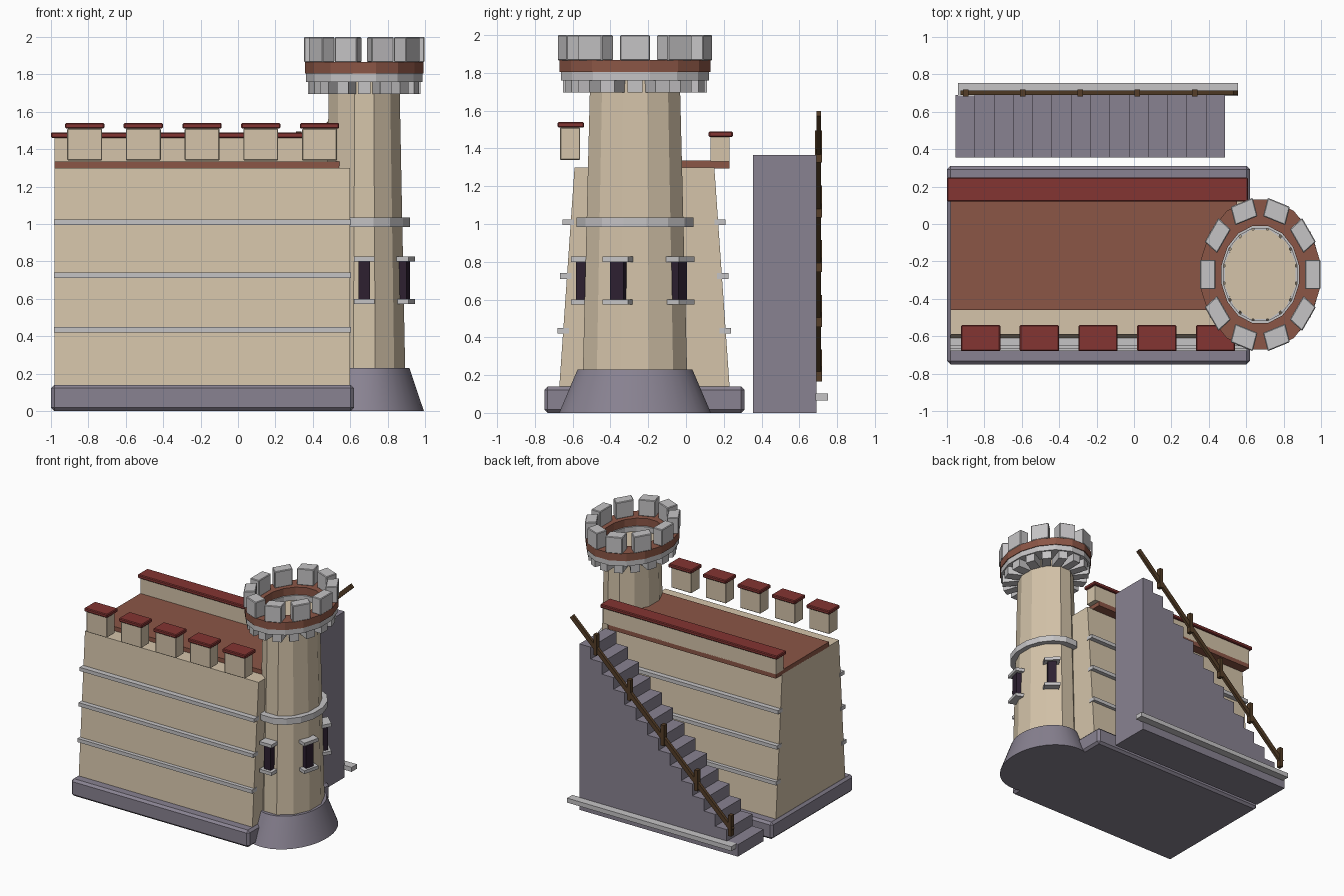
import bpy, bmesh, math
from mathutils import Matrix, Vector

if "Cube" in bpy.data.objects:
    bpy.data.objects.remove(bpy.data.objects["Cube"])


def material(name, rgb):
    m = bpy.data.materials.new(name)
    m.diffuse_color = (*rgb, 1)
    m.use_nodes = True
    m.node_tree.nodes["Principled BSDF"].inputs["Base Color"].default_value = m.diffuse_color
    return m


TAN = material("sandstone", (0.66, 0.55, 0.40))
SLATE = material("slate_stone", (0.25, 0.225, 0.285))
CLAY = material("clay_brown", (0.26, 0.093, 0.061))
RED = material("roof_red", (0.23, 0.035, 0.032))
GREY = material("pale_grey", (0.56, 0.55, 0.56))
DARK = material("window_dark", (0.026, 0.014, 0.030))
WOOD = material("dark_wood", (0.09, 0.048, 0.021))

# Oval tower: built round, then stretched in y
TX, TY, STRETCH = 0.675, -0.27, 1.26
OVAL = Matrix.Translation((TX, TY, 0)) @ Matrix.Diagonal((1, STRETCH, 1, 1))


def finish(name, bm, mat, bevel=0.0):
    bmesh.ops.recalc_face_normals(bm, faces=bm.faces)
    me = bpy.data.meshes.new(name)
    bm.to_mesh(me)
    bm.free()
    me.materials.append(mat)
    ob = bpy.data.objects.new(name, me)
    bpy.context.collection.objects.link(ob)
    if bevel:
        mod = ob.modifiers.new("edge_bevel", 'BEVEL')
        mod.width = bevel
        mod.segments = 1
    return ob


def box(name, x, y, z, mat, bevel=0.0, matrix=None):
    """Box from (min, max) pairs, optionally transformed."""
    bm = bmesh.new()
    bmesh.ops.create_cube(bm, size=1)
    for v in bm.verts:
        v.co = Vector([(a + b) / 2 + c * (b - a) for (a, b), c in zip((x, y, z), v.co)])
    if matrix:
        bm.transform(matrix)
    return finish(name, bm, mat, bevel)


def extrude(name, profile, vec, mat, bevel=0.0):
    """Prism from a flat outline."""
    bm = bmesh.new()
    face = bm.faces.new([bm.verts.new(p) for p in profile])
    out = bmesh.ops.extrude_face_region(bm, geom=[face])
    bmesh.ops.translate(bm, vec=vec, verts=[g for g in out["geom"] if isinstance(g, bmesh.types.BMVert)])
    return finish(name, bm, mat, bevel)


def lathe(name, profile, sides, mat, closed=False):
    """Revolve (radius, z) points around the oval tower axis."""
    bm = bmesh.new()
    rings = []
    for i in range(sides):
        a = math.tau * (i + 0.5) / sides
        rings.append([bm.verts.new((r * math.cos(a), r * math.sin(a), z)) for r, z in profile])
    n = len(profile)
    for i in range(sides):
        p, q = rings[i], rings[(i + 1) % sides]
        for j in range(n if closed else n - 1):
            k = (j + 1) % n
            bm.faces.new((p[j], q[j], q[k], p[k]))
    if not closed:
        bm.faces.new([r[0] for r in rings])
        bm.faces.new([r[-1] for r in rings])
    bm.transform(OVAL)
    return finish(name, bm, mat)


def ring(name, inner, outer, z0, z1, sides, mat):
    return lathe(name, [(inner, z0), (outer, z0), (outer, z1), (inner, z1)], sides, mat, True)


def around(name, degrees, r, width, z, mat, bevel=0.0):
    """Box placed on the tower at an angle, facing outward."""
    m = OVAL @ Matrix.Rotation(math.radians(degrees), 4, 'Z')
    return box(name, r, (-width / 2, width / 2), z, mat, bevel, m)


# Main block: plinth, tapered wall, deck
box("plinth", (-1, 0.62), (-0.75, 0.31), (0, 0.14), SLATE, 0.018)
extrude("main_wall", [(-0.98, -0.672, 0.12), (-0.98, 0.232, 0.12), (-0.98, 0.15, 1.3), (-0.98, -0.59, 1.3)],
        (1.58, 0, 0), TAN)
box("deck", (-0.98, 0.55), (-0.46, 0.23), (1.295, 1.335), CLAY)

# Horizontal trim bars on both long faces
for z, front, back in ((0.435, -0.68, 0.238), (0.725, -0.667, 0.225), (1.01, -0.653, 0.21)):
    box("front_trim", (-0.985, 0.605), (front, front + 0.06), (z - 0.015, z + 0.015), GREY)
    box("back_trim", (-0.985, 0.605), (back - 0.06, back), (z - 0.015, z + 0.015), GREY)

# Rear parapet and coping
box("rear_parapet", (-0.98, 0.59), (0.13, 0.23), (1.33, 1.46), TAN)
box("rear_coping", (-1, 0.61), (0.12, 0.248), (1.46, 1.49), RED, 0.006)

# Front battlements with caps
for i in range(5):
    x = -0.82 + 0.314 * i
    box("battlement", (x - 0.093, x + 0.093), (-0.667, -0.56), (1.34, 1.51), TAN, 0.004)
    box("battlement_cap", (x - 0.105, x + 0.105), (-0.68, -0.54), (1.51, 1.54), RED, 0.006)

# Tower foot, shaft and waist band
foot = lathe("tower_foot", [(0.32, 0), (0.242, 0.23)], 36, SLATE)
for f in foot.data.polygons:
    f.use_smooth = len(f.vertices) == 4
for e in foot.data.edges:
    a, b = (foot.data.vertices[i].co.z for i in e.vertices)
    e.use_edge_sharp = abs(a - b) < 0.01
lathe("tower_shaft", [(0.227, 0.2), (0.195, 1.77)], 12, TAN)
ring("tower_band", 0.2, 0.25, 0.985, 1.035, 16, GREY)

# Tower windows with sill and lintel
for a in (-90, -18, 54):
    around("window", a, (0.19, 0.248), 0.06, (0.6, 0.8), DARK)
    around("window_sill", a, (0.19, 0.268), 0.112, (0.573, 0.6), GREY)
    around("window_lintel", a, (0.19, 0.268), 0.112, (0.8, 0.827), GREY)

# Tower crown: brackets, two rings, battlements
for i in range(16):
    around("crown_bracket", 22.5 * i, (0.18, 0.302), 0.065, (1.695, 1.765), GREY)
ring("crown_lower_ring", 0.2, 0.318, 1.76, 1.805, 16, GREY)
ring("crown_upper_ring", 0.21, 0.324, 1.805, 1.867, 16, CLAY)
for i in range(10):
    around("crown_battlement", 36 * i, (0.24, 0.322), 0.125, (1.865, 2.0), GREY, 0.005)

# Solid staircase
STEPS, X0, X1, TOP = 14, -0.955, 0.487, 1.365
run, rise = (X1 - X0) / STEPS, TOP / STEPS
outline = [(X1, 0.355, 0), (X0, 0.355, 0)]
for i in range(STEPS):
    outline.append((X0 + run * i, 0.355, rise * (i + 1)))
    outline.append((X0 + run * (i + 1), 0.355, rise * (i + 1)))
extrude("staircase", outline, (0, 0.335, 0), SLATE)
box("stair_kerb", (-0.94, 0.555), (0.685, 0.753), (0.065, 0.102), GREY)

# Handrail: sloping beam on five posts
for i in range(5):
    x = -0.9 + 0.306 * i
    z = 0.165 + 0.29 * i
    box("rail_post", (x - 0.015, x + 0.015), (0.682, 0.72), (z, z + 0.17), WOOD)
start, end = Vector((-0.915, 0.703, 0.215)), Vector((0.545, 0.703, 1.585))
d = end - start
tilt = Matrix.Translation(start) @ Matrix.Rotation(-math.atan2(d.z, d.x), 4, 'Y')
box("handrail", (0, d.length), (-0.012, 0.012), (-0.018, 0.018), WOOD, 0, tilt)
